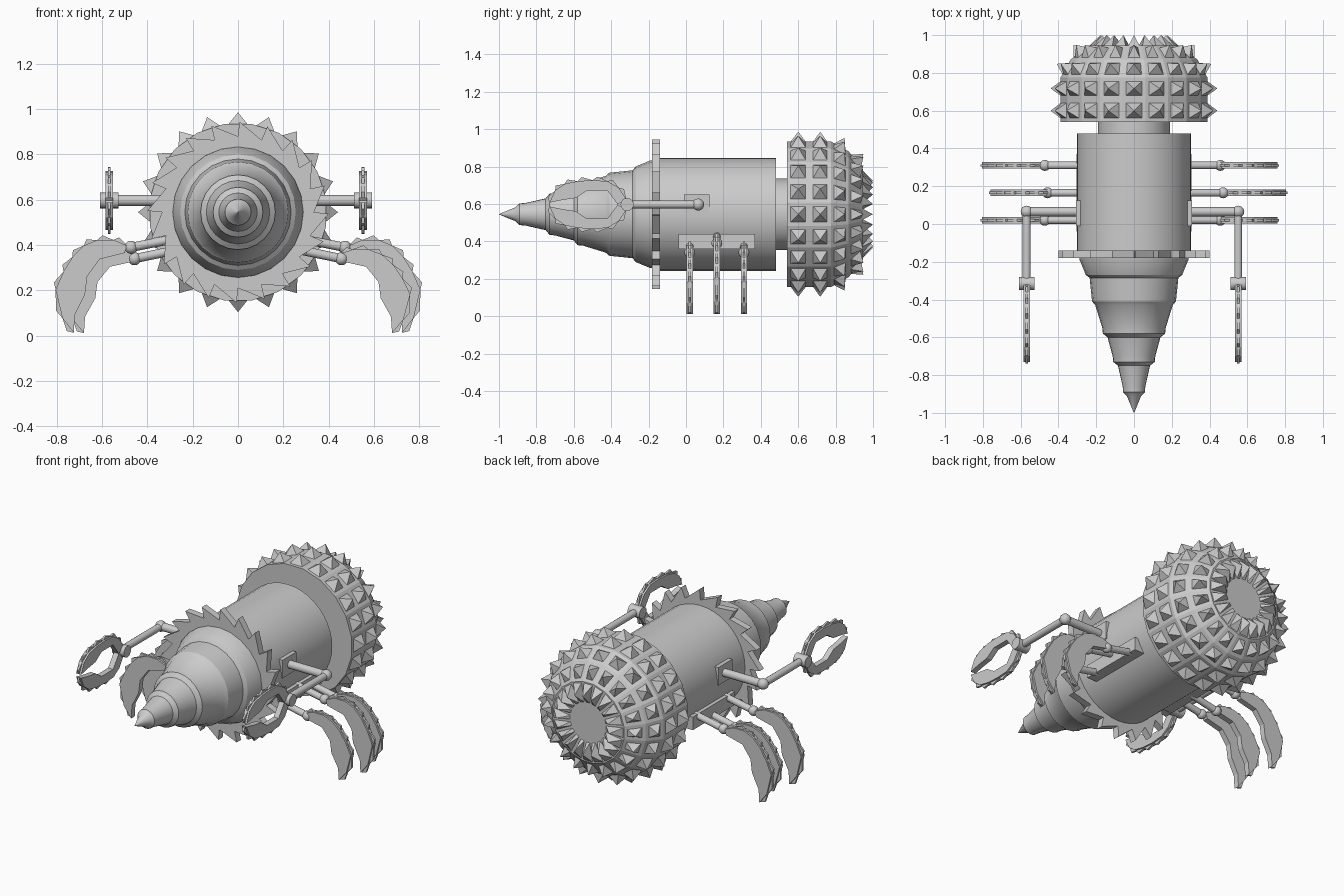
import bpy, bmesh
from math import sin, cos, pi, radians
from mathutils import Vector

cube = bpy.data.objects.get("Cube")
if cube:
    bpy.data.objects.remove(cube, do_unlink=True)

AXIS_Z = 0.545

steel = bpy.data.materials.new("grey_steel")
steel.use_nodes = True
steel.diffuse_color = (0.6, 0.6, 0.6, 1)
steel.node_tree.nodes["Principled BSDF"].inputs["Base Color"].default_value = (0.6, 0.6, 0.6, 1)


def finish(name, bm, smooth=False):
    bmesh.ops.recalc_face_normals(bm, faces=bm.faces)
    mesh = bpy.data.meshes.new(name)
    bm.to_mesh(mesh)
    bm.free()
    mesh.materials.append(steel)
    ob = bpy.data.objects.new(name, mesh)
    bpy.context.collection.objects.link(ob)
    if smooth:
        bpy.ops.object.select_all(action='DESELECT')
        ob.select_set(True)
        bpy.context.view_layer.objects.active = ob
        bpy.ops.object.shade_smooth_by_angle(angle=radians(30))
    return ob


def lathe(profile, sides, phase=0.0):
    """Closed solid turned around the long axis from (y, radius) pairs."""
    bm = bmesh.new()
    rings = []
    for y, r in profile:
        angles = [2 * pi * (i + phase) / sides for i in range(sides)]
        rings.append([bm.verts.new((r * sin(a), y, AXIS_Z + r * cos(a))) for a in angles])
    for a, b in zip(rings, rings[1:]):
        for i in range(sides):
            j = (i + 1) % sides
            bm.faces.new((a[i], a[j], b[j], b[i]))
    caps = [bm.faces.new(rings[0]), bm.faces.new(rings[-1])]
    bmesh.ops.recalc_face_normals(bm, faces=bm.faces)
    return bm, caps


def extrude(name, points, place, thick):
    """Prism from a 2D outline; place(u, v, w) maps it into space."""
    bm = bmesh.new()
    lo = [bm.verts.new(place(u, v, -thick / 2)) for u, v in points]
    hi = [bm.verts.new(place(u, v, thick / 2)) for u, v in points]
    bm.faces.new(lo)
    bm.faces.new(hi)
    for i in range(len(lo)):
        j = (i + 1) % len(lo)
        bm.faces.new((lo[i], lo[j], hi[j], hi[i]))
    return finish(name, bm)


def rod(name, a, b, radius):
    a, b = Vector(a), Vector(b)
    bm = bmesh.new()
    bmesh.ops.create_cone(bm, cap_ends=True, segments=16, radius1=radius, radius2=radius,
                          depth=(b - a).length)
    bm.transform((b - a).to_track_quat('Z', 'Y').to_matrix().to_4x4())
    bmesh.ops.translate(bm, verts=bm.verts, vec=(a + b) / 2)
    return finish(name, bm, True)


def ball(name, centre, radius):
    bm = bmesh.new()
    bmesh.ops.create_uvsphere(bm, u_segments=16, v_segments=10, radius=radius)
    bmesh.ops.translate(bm, verts=bm.verts, vec=centre)
    return finish(name, bm, True)


def box(name, centre, size):
    bm = bmesh.new()
    bmesh.ops.create_cube(bm, size=1)
    bmesh.ops.scale(bm, verts=bm.verts, vec=size)
    bmesh.ops.translate(bm, verts=bm.verts, vec=centre)
    return finish(name, bm)


def claw(name, outer, inner, place, side, height=0.02):
    """Thick hooked blade with a thin row of teeth along its outer edge."""
    extrude(name, outer + inner, place, 0.034)
    toothed = []
    for a, b in zip(outer, outer[1:]):
        a, b = Vector(a), Vector(b)
        d = b - a
        n = Vector((-d.y, d.x)).normalized() * side * height
        toothed += [tuple(a), tuple(a + d * 0.7 + n)]
    extrude(name + "_teeth", toothed + [outer[-1]] + inner, place, 0.012)


# Body barrel and neck
finish("body_barrel", lathe([(-0.15, 0.302), (0.48, 0.302)], 40)[0], True)
finish("neck", lathe([(0.46, 0.19), (0.56, 0.19)], 32)[0], True)

# Stepped drill nose
drill = [(-0.15, 0.29), (-0.19, 0.288), (-0.27, 0.255), (-0.285, 0.235), (-0.41, 0.222),
         (-0.43, 0.205), (-0.55, 0.168), (-0.58, 0.165), (-0.60, 0.14), (-0.70, 0.113),
         (-0.73, 0.11), (-0.75, 0.085), (-0.86, 0.06), (-0.89, 0.058), (-0.91, 0.038),
         (-1.0, 0.001)]
finish("drill_nose", lathe(drill, 24)[0], True)

# Circular saw collar with slanted teeth
saw = []
TEETH = 20
for i in range(TEETH):
    for shift, r in ((0.0, 0.335), (0.95, 0.4)):
        a = 2 * pi * (i + shift) / TEETH
        saw.append((r * cos(a), r * sin(a)))
extrude("saw_collar", saw, lambda u, v, w: (u, -0.16 + w, AXIS_Z + v), 0.042)

# Spiked drum: every facet is inset and raised into a pyramid
drum = [(0.54, 0.394), (0.66, 0.394), (0.775, 0.394), (0.87, 0.34), (0.945, 0.245), (0.946, 0.115)]
bm, caps = lathe(drum, 20, 0.5)
facets = [f for f in bm.faces if f not in caps]
back = [f for f in facets if f.normal.y > 0.95]
sides = [f for f in facets if f not in back]
bmesh.ops.inset_individual(bm, faces=sides, thickness=0.02, use_even_offset=True)
bmesh.ops.inset_individual(bm, faces=back, thickness=0.008, use_even_offset=True)
bmesh.ops.poke(bm, faces=sides, offset=0.052, center_mode='MEAN')
bmesh.ops.poke(bm, faces=back, offset=0.054, center_mode='MEAN')
finish("spiked_drum", bm)

# Walking legs: three per side, long and short alternating
leg_outer = [(0.49, 0.395), (0.55, 0.42), (0.62, 0.42), (0.68, 0.395), (0.73, 0.345),
             (0.77, 0.28), (0.805, 0.2), (0.775, 0.075), (0.725, 0.01)]
leg_inner = [(0.72, 0.09), (0.675, 0.18), (0.665, 0.26), (0.61, 0.335), (0.5, 0.362)]
for s, label in ((1, "left"), (-1, "right")):
    box(label + "_leg_bracket", (s * 0.255, 0.165, 0.4), (0.1, 0.41, 0.08))
    for k, y in enumerate((0.02, 0.165, 0.31)):
        long_leg = (k == 1) == (s == 1)
        dx, fz, joint = (0, 1, (0.472, 0.39)) if long_leg else (-0.045, 0.9, (0.457, 0.34))
        name = f"{label}_leg_{k + 1}"
        hip = (s * 0.24, y, joint[1] + 0.045)
        knee = (s * joint[0], y, joint[1])
        rod(name + "_rod", hip, knee, 0.02)
        ball(name + "_knee", knee, 0.029)

        def place(u, v, w):
            return (s * (u + dx), y + w, 0.003 + v * fz)
        rod(name + "_pin", knee, place(0.52, 0.385, 0), 0.014)
        claw(name + "_claw", leg_outer, leg_inner, place, 1)

# Forward arms with a pair of pincers each
pincer_outer = [(-0.32, 0.03), (-0.36, 0.09), (-0.42, 0.125), (-0.5, 0.13), (-0.58, 0.125),
                (-0.65, 0.11), (-0.7, 0.075), (-0.73, 0.01)]
pincer_inner = [(-0.66, 0.025), (-0.59, 0.035), (-0.53, 0.075), (-0.42, 0.075), (-0.365, 0.0)]
for s, label in ((1, "left"), (-1, "right")):
    x, z = s * 0.56 - 0.008, 0.597
    box(label + "_shoulder_plate", (s * 0.29, 0.058, 0.595), (0.034, 0.135, 0.11))
    rod(label + "_upper_arm", (s * 0.25, 0.065, z), (x, 0.065, z), 0.024)
    ball(label + "_elbow", (x, 0.065, z), 0.032)
    rod(label + "_forearm", (x, 0.065, z), (x, -0.31, z), 0.021)
    rod(label + "_wrist", (x - 0.04, -0.315, z), (x + 0.04, -0.315, z), 0.035)
    for t, part in ((1, "upper"), (-1, "lower")):
        claw(f"{label}_{part}_pincer", pincer_outer, pincer_inner,
             lambda u, v, w: (x + w, u, z + t * v), -1)
